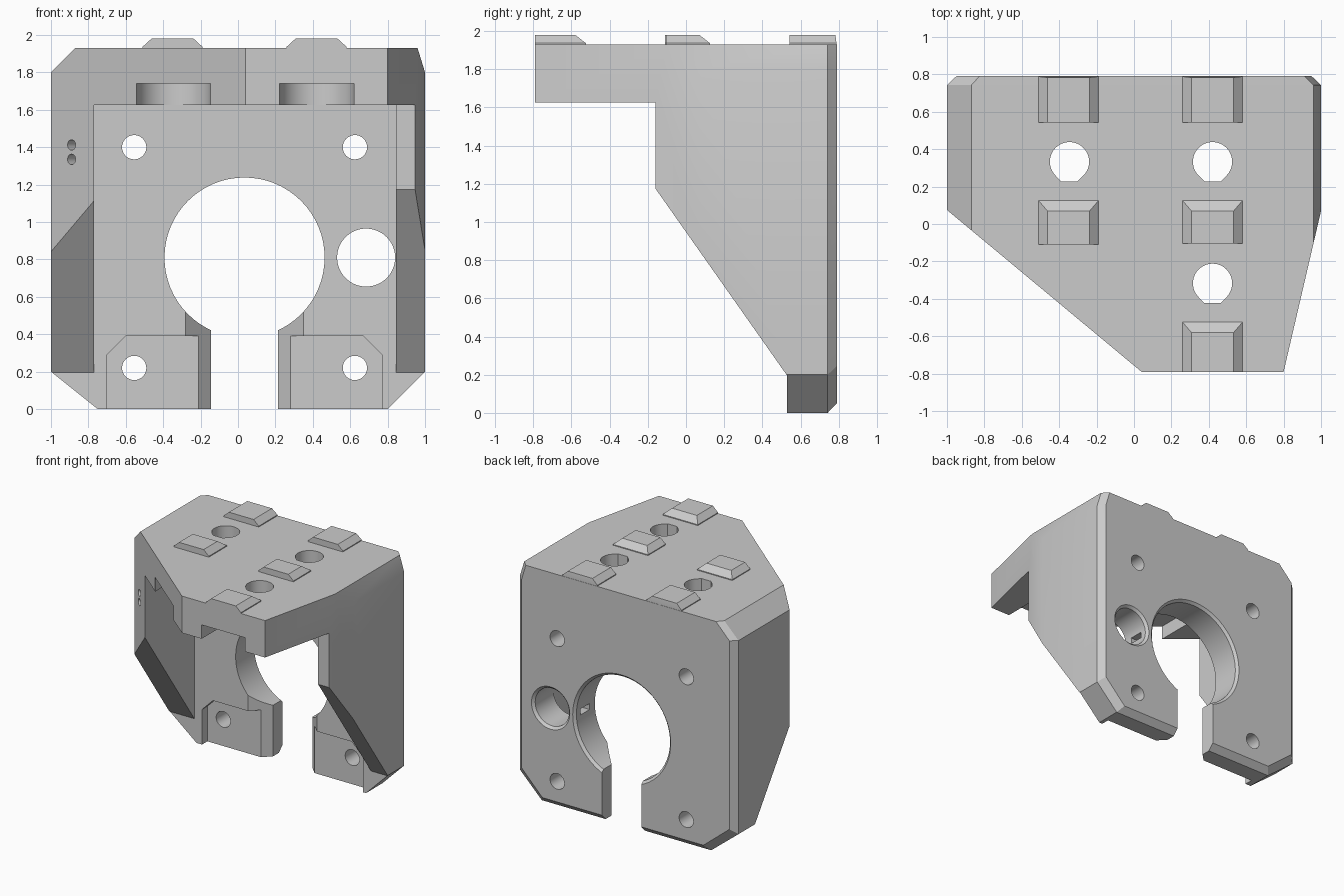
import bpy, bmesh, math

cube = bpy.data.objects.get("Cube")
if cube:
    bpy.data.objects.remove(cube, do_unlink=True)

grey = bpy.data.materials.new("light_grey_plastic")
grey.use_nodes = True
colour = (0.6, 0.6, 0.6, 1)
grey.diffuse_color = colour
grey.node_tree.nodes["Principled BSDF"].inputs["Base Color"].default_value = colour

# Maps profile coordinates plus a depth to space, by extrusion axis
PLACE = {"x": lambda u, v, d: (d, u, v),
         "y": lambda u, v, d: (u, d, v),
         "z": lambda u, v, d: (u, v, d)}


def loft(name, axis, layers):
    """Solid through matching profiles, each given as (depth, points)."""
    bm = bmesh.new()
    rings = [[bm.verts.new(PLACE[axis](u, v, d)) for u, v in pts] for d, pts in layers]
    count = len(rings[0])
    bm.faces.new(rings[0])
    bm.faces.new(rings[-1])
    for low, high in zip(rings, rings[1:]):
        for i in range(count):
            j = (i + 1) % count
            bm.faces.new((low[i], low[j], high[j], high[i]))
    bmesh.ops.recalc_face_normals(bm, faces=bm.faces)
    mesh = bpy.data.meshes.new(name)
    bm.to_mesh(mesh)
    bm.free()
    mesh.materials.append(grey)
    obj = bpy.data.objects.new(name, mesh)
    bpy.context.collection.objects.link(obj)
    return obj


def prism(name, axis, pts, start, end):
    return loft(name, axis, [(start, pts), (end, pts)])


def rect(u0, u1, v0, v1):
    return [(u0, v0), (u1, v0), (u1, v1), (u0, v1)]


def arc(u, v, r, start=0, end=360, n=64):
    steps = n if end - start == 360 else n + 1
    angles = [math.radians(start + (end - start) * i / n) for i in range(steps)]
    return [(u + r * math.cos(a), v + r * math.sin(a)) for a in angles]


def combine(target, tool, operation="DIFFERENCE"):
    mod = target.modifiers.new(tool.name, "BOOLEAN")
    mod.operation = operation
    mod.solver = "EXACT"
    mod.object = tool
    bpy.context.view_layer.objects.active = target
    bpy.ops.object.modifier_apply(modifier=mod.name)
    bpy.data.objects.remove(tool, do_unlink=True)


# Outer block: front outline with a bevelled back rim
outline = [(-0.75, 0), (0.8, 0), (1, 0.2), (1, 1.8), (0.96, 1.93),
           (-0.87, 1.93), (-1, 1.8), (-1, 0.2)]
rim = [(x * 0.95, 1.92 + (z - 1.92) * 0.974) for x, z in outline]
body = loft("mount_body", "y", [(-0.9, outline), (0.742, outline), (0.79, rim)])

# Plan and side outlines trim the block
plan = [(0.04, -0.79), (0.8, -0.79), (1, 0.07), (1.1, 0.07), (1.1, 1), (-1.1, 1),
        (-1.1, 0.158)]
combine(body, prism("plan_trim", "z", plan, -0.1, 2.1), "INTERSECT")
side = [(-1, 2.1), (-1, 1.625), (-0.16, 1.625), (-0.16, 1.175), (0.53, 0.195),
        (0.53, -0.1), (1, -0.1), (1, 2.1)]
combine(body, prism("side_trim", "x", side, -1.2, 1.2), "INTERSECT")

# Motor cavity between the side walls
combine(body, prism("cavity", "y", rect(-0.77, 0.845, -0.2, 1.625), -1, 0.53))

# Large bore with a slot that flares towards the front
CX, CZ = 0.035, 0.81
combine(body, prism("slot", "y", rect(-0.145, 0.215, -0.1, 0.6), 0.4, 0.9))
flare = [(CX - 0.315, 0.53), (CX - 0.345, 0.5), (CX + 0.345, 0.5),
         (CX + 0.315, 0.53), (CX + 0.18, 0.665), (CX - 0.18, 0.665)]
combine(body, prism("slot_flare", "z", flare, -0.1, 0.6))


def bore(name, x, z, r):
    """Round hole through the plate with a bevelled back rim."""
    layers = [(0.4, r), (0.77, r), (0.81, r + 0.04)]
    combine(body, loft(name, "y", [(y, arc(x, z, q)) for y, q in layers]))


bore("main_bore", CX, CZ, 0.428)
bore("rod_bore", 0.685, CZ, 0.155)
combine(body, prism("bore_slit", "y", rect(0.42, 0.6, 0.785, 0.835), 0.6, 0.72))

# Recessed pads beside the slot, mirrored about the bore
for s in (-1, 1):
    pad = [(0.1, -0.1), (0.735, -0.1), (0.735, 0.29), (0.635, 0.39), (0.1, 0.39)]
    pad = [(CX + s * u, v) for u, v in pad]
    combine(body, prism("pad_recess", "y", pad, 0.4, 0.6))

# Four screw holes
for x in (-0.555, 0.625):
    for z in (0.22, 1.4):
        combine(body, prism("screw_hole", "y", arc(x, z, 0.065, n=32), 0.4, 0.9))

# Screw head channels under the top plate, open to the front
for x in (-0.345, 0.42):
    channel = arc(x, 0.33, 0.199, 0, 180, 32) + [(x - 0.199, -1), (x + 0.199, -1)]
    combine(body, prism("head_channel", "z", channel, 1.5, 1.74))

# Top screw holes with a flattened teardrop front
for x, y in ((-0.345, 0.333), (0.42, 0.333), (0.42, -0.317)):
    r = 0.105
    drop = arc(x, y, r, -45, 225, 36) + [(x - 0.414 * r, y - r), (x + 0.414 * r, y - r)]
    combine(body, prism("top_hole", "z", drop, 1.6, 2.1))

# Two small tie holes drilled square to the slanted wall
for z in (1.412, 1.335):
    pin = prism("tie_hole", "z", arc(0, 0, 0.028, n=24), -0.1, 0.1)
    pin.rotation_euler = (math.pi / 2, 0, math.atan2(-0.77, -0.64) + math.pi / 2)
    pin.location = (-0.89, -0.017, z)
    bpy.context.view_layer.update()
    combine(body, pin)

# Locating lugs on the top plate, sloped on both sides and at the back
parts = [body]
lugs = [(-0.35, -0.11, 0.125, 0.055), (-0.35, 0.542, 0.788, 0.005),
        (0.42, -0.79, -0.525, 0.055), (0.42, -0.105, 0.125, 0.055),
        (0.42, 0.542, 0.788, 0.005)]
for i, (x, y0, y1, slope) in enumerate(lugs):
    base = rect(x - 0.16, x + 0.16, y0, y1)
    top = rect(x - 0.113, x + 0.113, y0, y1 - slope)
    parts.append(loft("locating_lug_%d" % (i + 1), "z",
                      [(1.92, base), (1.937, base), (1.98, top)]))

# Smooth bores, sharp edges elsewhere
bpy.ops.object.select_all(action="DESELECT")
for obj in parts:
    obj.select_set(True)
bpy.context.view_layer.objects.active = body
bpy.ops.object.shade_smooth_by_angle(angle=math.radians(25))
